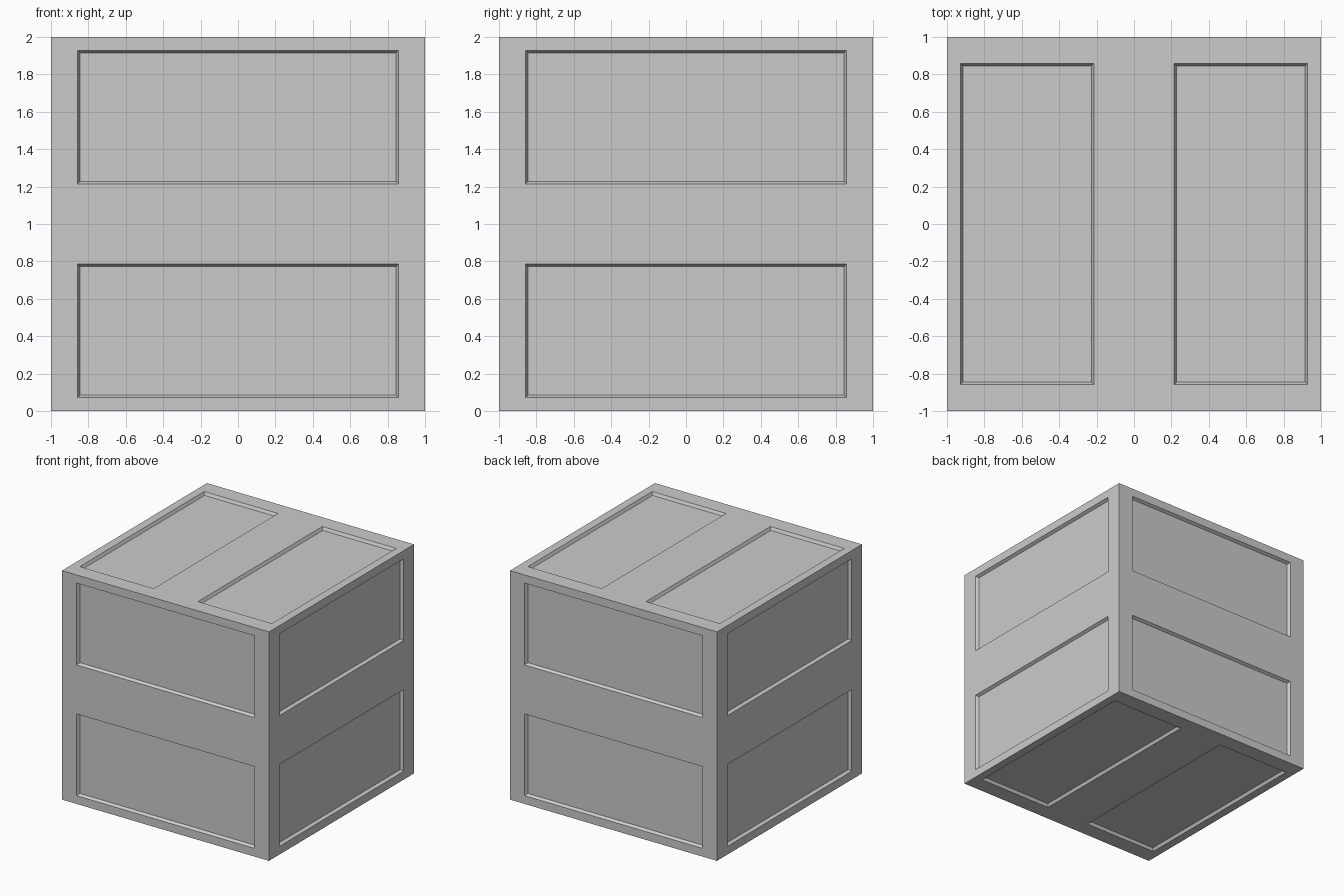
import bpy, bmesh
from math import radians
from mathutils import Matrix, Vector

if "Cube" in bpy.data.objects:
    bpy.data.objects.remove(bpy.data.objects["Cube"])

DEPTH, SLOPE = 0.025, 0.014       # recess depth and wall inset
HALF_W, HALF_H, OFFSET = 0.858, 0.357, 0.571


def add_recess(bm, side):
    """Two tapered blocks that straddle the -y face, turned onto a side."""
    for sign in (-1, 1):
        rings = []
        for s in (-1, 1):         # outside ring, then floor ring
            w, h = HALF_W - s * SLOPE, HALF_H - s * SLOPE
            y = -1 + s * DEPTH
            rings.append([bm.verts.new(side @ Vector((x, y, z + sign * OFFSET)))
                          for x, z in ((-w, -h), (w, -h), (w, h), (-w, h))])
        outer, inner = rings
        bm.faces.new(outer)
        bm.faces.new(inner[::-1])
        for i in range(4):
            j = (i + 1) % 4
            bm.faces.new((outer[j], outer[i], inner[i], inner[j]))


def make_object(name, bm):
    bmesh.ops.recalc_face_normals(bm, faces=bm.faces)
    bmesh.ops.translate(bm, verts=bm.verts, vec=(0, 0, 1))
    mesh = bpy.data.meshes.new(name)
    bm.to_mesh(mesh)
    bm.free()
    ob = bpy.data.objects.new(name, mesh)
    bpy.context.collection.objects.link(ob)
    return ob


# Solid block
bm = bmesh.new()
bmesh.ops.create_cube(bm, size=2)
crate = make_object("panelled_block", bm)

# Panel recesses: four upright sides, then top and bottom split along x
bm = bmesh.new()
for k in range(4):
    add_recess(bm, Matrix.Rotation(radians(90 * k), 4, 'Z'))
for angle in (90, -90):
    add_recess(bm, Matrix.Rotation(radians(90), 4, 'Z')
               @ Matrix.Rotation(radians(angle), 4, 'X'))
cutter = make_object("panel_cutter", bm)
cutter.hide_render = True

# Carve the panels and discard the cutter
mod = crate.modifiers.new("panels", 'BOOLEAN')
mod.operation = 'DIFFERENCE'
mod.solver = 'EXACT'
mod.object = cutter
bpy.context.view_layer.objects.active = crate
crate.select_set(True)
bpy.ops.object.modifier_apply(modifier=mod.name)
bpy.data.objects.remove(cutter)
